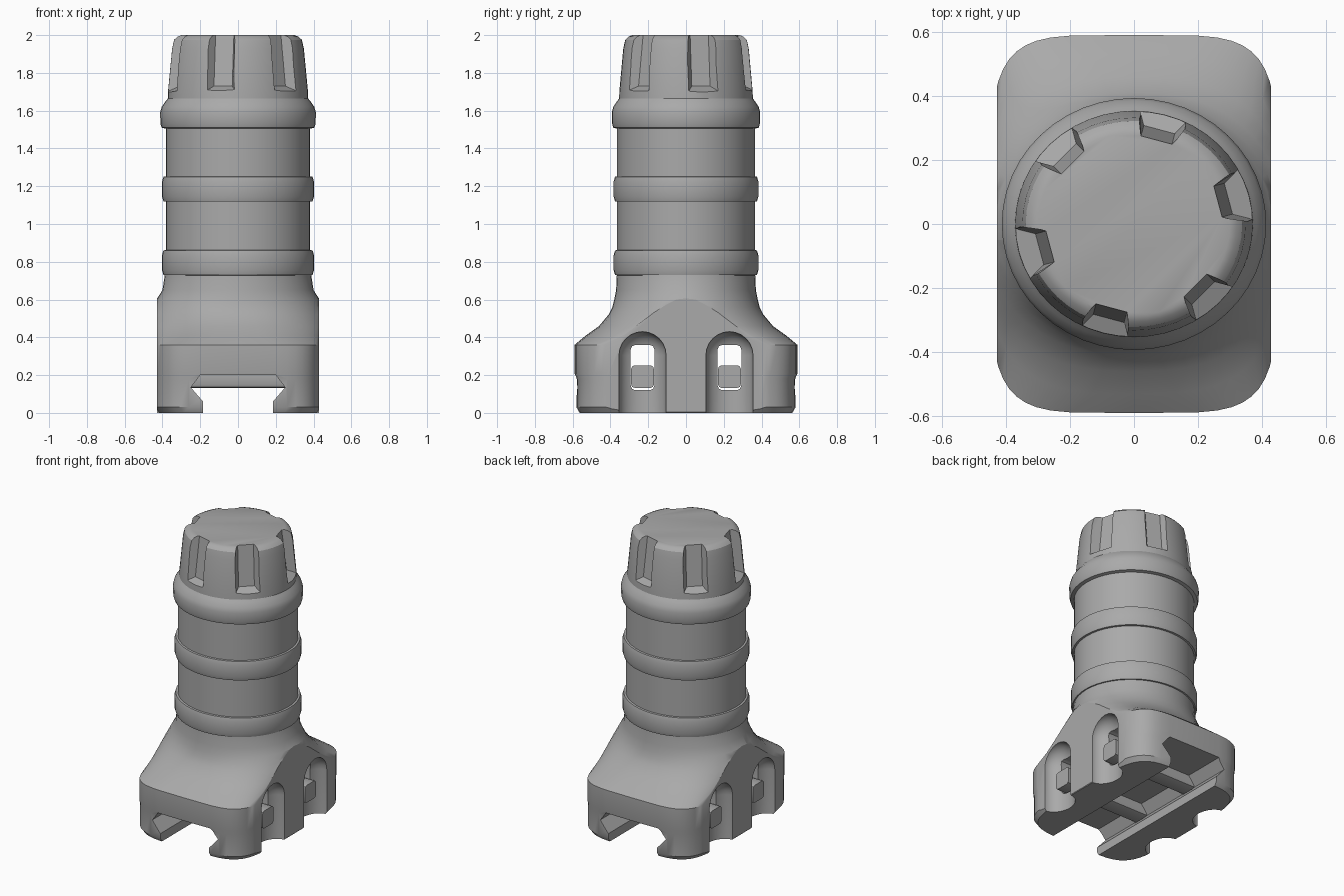
import bpy, bmesh, math
from mathutils import Vector, Matrix

if "Cube" in bpy.data.objects:
    bpy.data.objects.remove(bpy.data.objects["Cube"])

grey = bpy.data.materials.new("matte_grey")
grey.use_nodes = True
grey.diffuse_color = (0.4, 0.4, 0.4, 1)
grey.node_tree.nodes["Principled BSDF"].inputs["Base Color"].default_value = (0.4, 0.4, 0.4, 1)

SIDES = 48
OVAL = 1.05      # grip is slightly wider across x


def make_object(name, bm):
    bmesh.ops.recalc_face_normals(bm, faces=bm.faces)
    mesh = bpy.data.meshes.new(name)
    bm.to_mesh(mesh)
    bm.free()
    mesh.materials.append(grey)
    obj = bpy.data.objects.new(name, mesh)
    bpy.context.collection.objects.link(obj)
    return obj


def activate(obj):
    bpy.ops.object.select_all(action='DESELECT')
    obj.select_set(True)
    bpy.context.view_layer.objects.active = obj


def smooth(obj, angle=32):
    activate(obj)
    bpy.ops.object.shade_smooth_by_angle(angle=math.radians(angle))


def cut(obj, cutters):
    activate(obj)
    for cutter in cutters:
        mod = obj.modifiers.new("cut", 'BOOLEAN')
        mod.operation, mod.solver, mod.object = 'DIFFERENCE', 'EXACT', cutter
        bpy.ops.object.modifier_apply(modifier=mod.name)
        bpy.data.objects.remove(cutter)


def loft(sections):
    """Stack of superellipse rings (z, half x, half y, exponent), capped."""
    bm = bmesh.new()
    rings = []
    for z, w, h, n in sections:
        ring = []
        for i in range(SIDES):
            a = math.tau * i / SIDES
            c, s = math.cos(a), math.sin(a)
            ring.append(bm.verts.new((math.copysign(abs(c) ** (2 / n), c) * w,
                                      math.copysign(abs(s) ** (2 / n), s) * h, z)))
        rings.append(ring)
    for low, high in zip(rings, rings[1:]):
        for i in range(SIDES):
            j = (i + 1) % SIDES
            bm.faces.new((low[i], low[j], high[j], high[i]))
    bm.faces.new(rings[0][::-1])
    bm.faces.new(rings[-1])
    return bm


def lathe(name, profile):
    return make_object(name, loft([(z, r * OVAL, r, 2) for r, z in profile]))


def prism(name, front, back):
    """Solid between two matching outlines."""
    bm = bmesh.new()
    a = [bm.verts.new(p) for p in front]
    b = [bm.verts.new(p) for p in back]
    bm.faces.new(a)
    bm.faces.new(b[::-1])
    for i in range(len(a)):
        j = (i + 1) % len(a)
        bm.faces.new((a[i], b[i], b[j], a[j]))
    return make_object(name, bm)


def bar(name, centre, size, bevel):
    """Bar along x with rounded long edges."""
    bm = bmesh.new()
    bmesh.ops.create_cube(bm, size=1, matrix=Matrix.Translation(centre) @ Matrix.Diagonal((*size, 1)))
    long_edges = [e for e in bm.edges if abs(e.verts[0].co.x - e.verts[1].co.x) > 0.1]
    bmesh.ops.bevel(bm, geom=long_edges, offset=bevel, segments=2, affect='EDGES', profile=0.5)
    return make_object(name, bm)


# Flared mounting base, trimmed flat on both sides
bm = loft([(0, .425, .565, 5), (.03, .448, .582, 5), (.18, .448, .582, 5), (.21, .448, .59, 5),
           (.36, .448, .59, 5), (.41, .464, .53, 3.2), (.46, .475, .46, 2.6), (.52, .462, .41, 2.3),
           (.56, .449, .39, 2.1), (.6, .432, .38, 2), (.65, .4, .37, 2), (.76, .383, .365, 2)])
for side in (-1, 1):
    geom = bm.verts[:] + bm.edges[:] + bm.faces[:]
    bmesh.ops.bisect_plane(bm, geom=geom, plane_co=(side * .428, 0, 0),
                           plane_no=(side, 0, 0), clear_outer=True)
    bmesh.ops.holes_fill(bm, edges=[e for e in bm.edges if e.is_boundary], sides=0)
base = make_object("mounting_base", bm)

# Dovetail rail slot
half = [(.185, -.05), (.185, .06), (.25, .135), (.2, .2)]
outline = half + [(-x, z) for x, z in half[::-1]]
cutters = [prism("rail_slot", [(x, -1, z) for x, z in outline], [(x, 1, z) for x, z in outline])]

# Arched side recesses and the windows running through them
for y in (-.23, .23):
    cutters.append(bar("window", Vector((0, y, .24)), (1.2, .126, .24), .025))
    for side in (-1, 1):
        bm = loft([(-.05, .1, .125, 2), (.305, .1, .125, 2)]
                  + [(.305 + .125 * math.sin(t), .1 * math.cos(t), .125 * math.cos(t), 2)
                     for t in [math.radians(d) for d in (15, 30, 45, 60, 75, 88)]])
        bmesh.ops.translate(bm, vec=(side * .43, 0, 0), verts=bm.verts)
        bmesh.ops.translate(bm, vec=(0, y, 0), verts=bm.verts)
        cutters.append(make_object("side_recess", bm))
cut(base, cutters)
smooth(base)

# Cross bolts
for name, y in (("front_cross_bolt", -.23), ("rear_cross_bolt", .23)):
    smooth(bar(name, Vector((0, y, .192)), (.78, .122, .12), .02))

# Ribbed grip
profile = [(.36, .7)]
for low, high in ((.73, .86), (1.12, 1.25)):
    profile += [(.364, low - .002), (.376, low), (.383, low + .025), (.383, high - .025),
                (.376, high), (.364, high + .002)]
profile += [(.364, 1.505), (.385, 1.51), (.391, 1.53), (.393, 1.59), (.385, 1.62),
            (.365, 1.65), (.35, 1.67)]
smooth(lathe("ribbed_grip", profile))

# End cap with six finger notches
cap = lathe("end_cap", [(.355, 1.62), (.353, 1.7), (.332, 1.93), (.322, 1.975), (.305, 1.992), (.285, 2)])
notches = []
for k in range(6):
    turn = Matrix.Rotation(math.radians(15 + 60 * k), 3, 'Z')
    inner = [(.305, -.05, 1.73), (.305, .05, 1.73), (.265, .05, 2.05), (.265, -.05, 2.05)]
    outer = [(.42, -.115, 1.675), (.42, .115, 1.675), (.42, .115, 2.05), (.42, -.115, 2.05)]
    notches.append(prism("notch", [turn @ Vector(p) for p in inner], [turn @ Vector(p) for p in outer]))
cut(cap, notches)
smooth(cap)
